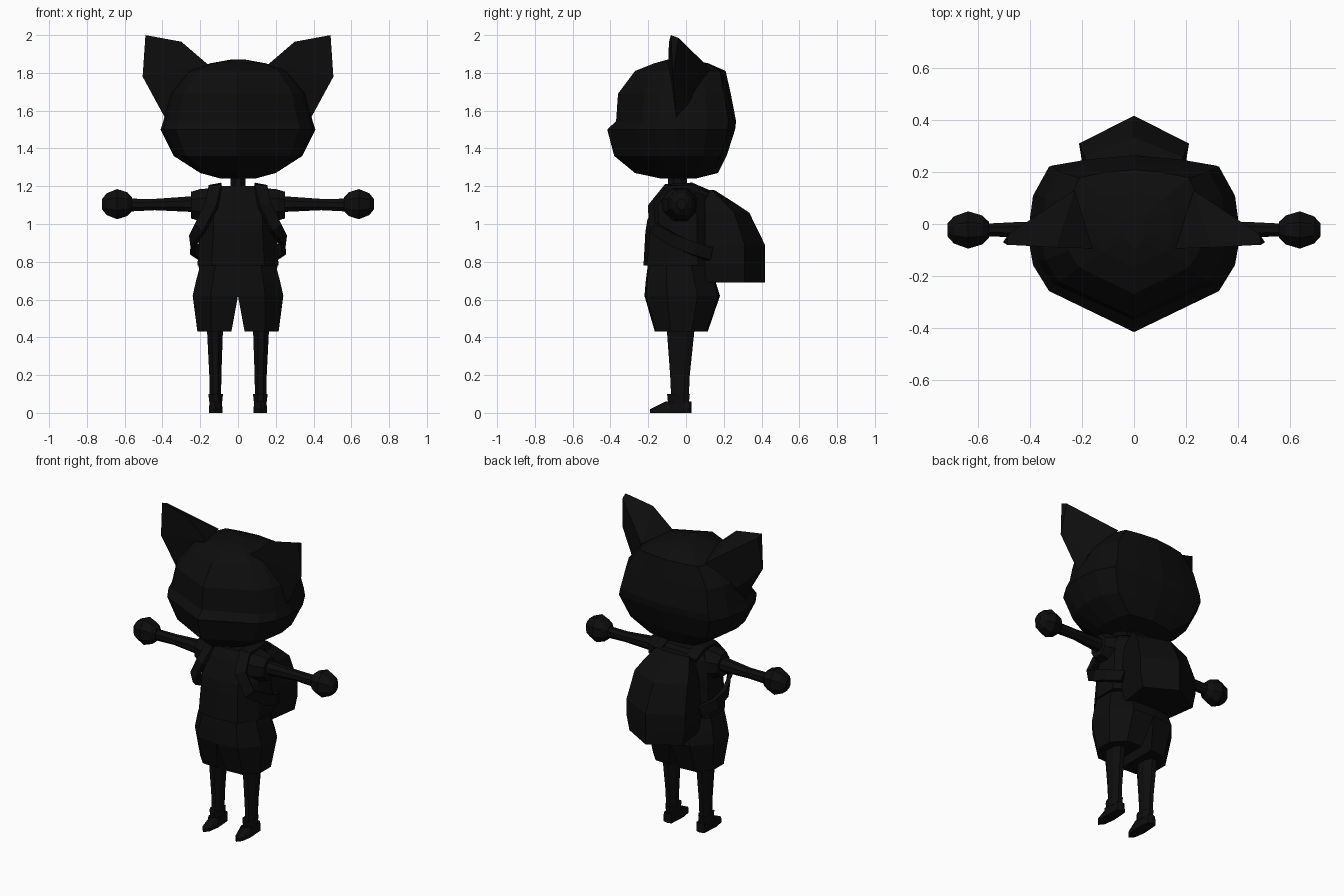
import bpy, bmesh, math
from mathutils import Vector

if "Cube" in bpy.data.objects:
    bpy.data.objects.remove(bpy.data.objects["Cube"])

black = bpy.data.materials.new("soft black")
black.diffuse_color = (0.004, 0.004, 0.004, 1)
black.use_nodes = True
black.node_tree.nodes["Principled BSDF"].inputs["Base Color"].default_value = black.diffuse_color


def finish(name, bm, mirror=False):
    """Turn a bmesh into a flat shaded object, optionally mirrored across x."""
    bmesh.ops.recalc_face_normals(bm, faces=bm.faces)
    me = bpy.data.meshes.new(name)
    bm.to_mesh(me)
    bm.free()
    me.materials.append(black)
    ob = bpy.data.objects.new(name, me)
    bpy.context.collection.objects.link(ob)
    if mirror:
        ob.modifiers.new("mirror", 'MIRROR').merge_threshold = 0.0005
    return ob


def loft(name, rings, mirror=False, open_middle=False):
    """Skin a list of equal-length point rings and cap both ends."""
    bm = bmesh.new()
    vs = [[bm.verts.new(p) for p in r] for r in rings]
    n = len(rings[0])
    for a, b in zip(vs, vs[1:]):
        for i in range(n):
            j = (i + 1) % n
            bm.faces.new((a[i], a[j], b[j], b[i]))
    bm.faces.new(vs[0][::-1])
    bm.faces.new(vs[-1])
    if open_middle:
        inner = [f for f in bm.faces if all(abs(v.co.x) < 1e-4 for v in f.verts)]
        bmesh.ops.delete(bm, geom=inner, context='FACES_ONLY')
    return finish(name, bm, mirror)


def both_sides(half):
    """Complete a half outline whose first and last points lie on x = 0."""
    return half + [(-x, y) for x, y in half[-2:0:-1]]


def oval(z, cx, cy, rx, ry, n=8):
    """Horizontal polygon ring with flat sides facing the axes."""
    k = 1 / math.cos(math.pi / n)
    return [(cx + rx * k * math.cos((i + .5) * 2 * math.pi / n),
             cy + ry * k * math.sin((i + .5) * 2 * math.pi / n), z) for i in range(n)]


def side_oval(x, cy, cz, ry, rz, n=8):
    return [(x, p[0], p[1]) for p in oval(0, cy, cz, ry, rz, n)]


# Head: wide faceted shape with a pointed muzzle ledge
head_outline = both_sides([(0, -1), (.8, -.62), (.95, -.38), (1, -.1),
                           (.95, .42), (.8, .85), (.45, .94), (0, 1)])
head = []
for z, w, front, back in [(1.24, .09, .13, .05), (1.27, .2, .27, .17), (1.36, .34, .38, .215),
                          (1.5, .41, .417, .26), (1.545, .395, .37, .265), (1.69, .36, .36, .237),
                          (1.81, .265, .27, .21), (1.85, .15, .17, .12), (1.87, .04, .1, .03)]:
    head.append([(x * w, y * (front if y < 0 else back), z) for x, y in head_outline])
loft("head", head)

# Ears: broad wedges, flat in front and ridged behind
bm = bmesh.new()
for p in [(.49, -.08, 2), (.505, -.07, 1.78), (.38, -.05, 1.55), (.16, -.095, 1.845),
          (.30, -.09, 1.965), (.485, -.04, 1.985), (.23, .13, 1.82), (.37, .02, 1.65)]:
    bm.verts.new(p)
bmesh.ops.convex_hull(bm, input=bm.verts)
finish("ears", bm, True)

# Neck
loft("neck", [oval(1.16, 0, -.045, .04, .05), oval(1.27, 0, -.045, .04, .05)])

# Shirt body
shirt_outline = both_sides([(0, -1), (.65, -.9), (1, -.4), (1, .45), (.65, .95), (0, 1)])
shirt = []
for z, w, front, back in [(.78, .215, .225, .14), (.96, .2, .215, .13),
                          (1.02, .2, .205, .13), (1.14, .18, .155, .12), (1.2, .13, .12, .08)]:
    shirt.append([(x * w, y * (front if y < 0 else back), z) for x, y in shirt_outline])
loft("shirt", shirt)

# Sleeves, arms and hands
loft("sleeves", [side_oval(.12, -.03, 1.105, .1, .085), side_oval(.2, -.03, 1.1, .085, .085),
                 side_oval(.25, -.03, 1.1, .06, .07)], True)
loft("arms", [side_oval(.2, -.03, 1.105, .042, .042), side_oval(.27, -.03, 1.105, .04, .04),
              side_oval(.44, -.022, 1.103, .03, .03), side_oval(.58, -.023, 1.1, .024, .034)], True)
loft("hands", [side_oval(x, -.023, 1.105, r * .9, r) for x, r in
               [(.56, .035), (.585, .062), (.64, .08), (.695, .058), (.72, .027)]], True)

# Shorts: two halves joined above the crotch
shorts = []
for z, x0, x1, front, back in [(.43, .035, .215, -.165, .115), (.62, 0, .24, -.22, .18),
                               (.70, 0, .222, -.213, .155), (.80, 0, .195, -.2, .12)]:
    mid, half = (front + back) / 2, (back - front) / 2
    shorts.append([(x0 + x * (x1 - x0), mid + y * half, z) for x, y in
                   [(0, -1), (.6, -.95), (1, -.4), (1, .4), (.6, .95), (0, 1)]])
loft("shorts", shorts, True, True)

# Legs
loft("legs", [oval(.05, .12, -.032, .03, .045), oval(.2, .12, -.032, .032, .052),
              oval(.46, .122, -.028, .043, .075)], True)

# Shoes: cuff round the ankle and a low pointed toe
loft("shoe_cuffs", [oval(.05, .118, -.04, .033, .055), oval(.1, .118, -.04, .039, .06)], True)
foot = [[(.118 + x * s, y, z) for x, y in both_sides(
    [(0, toe), (.7, toe + .03), (1, -.09), (.8, .022), (0, .03)])]
    for z, s, toe in [(0, .036, -.19), (.02, .036, -.19), (.06, .032, -.11)]]
loft("shoes", foot, True)

# Backpack: upright bag with a keel-shaped back and a sloping top
pack = []
for z, w, back in [(.69, .19, .418), (.79, .212, .418), (.89, .21, .418),
                   (1.06, .19, .335), (1.11, .165, .26), (1.18, .12, .15)]:
    side = .11 + (back - .11) * .65
    pack.append([(x, y, z) for x, y in both_sides([(0, .1), (w * .84, .1), (w, side), (0, back)])])
loft("backpack", pack)

# Straps: flat bands over the shoulders and under the arms
path = [Vector(p) for p in [(.12, .12, 1.16), (.12, .03, 1.2), (.12, -.1, 1.195), (.14, -.175, 1.1),
                            (.2, -.17, .98), (.243, -.06, .91), (.238, .04, .87), (.19, .13, .84)]]
strap = []
for i, p in enumerate(path):
    tangent = path[min(i + 1, len(path) - 1)] - path[max(i - 1, 0)]
    out = Vector((p.x - .08, p.y + .02, max(p.z - 1, 0)))
    across = tangent.cross(out).normalized() * .034
    out = across.cross(tangent).normalized() * .013
    strap.append([p + across + out, p - across + out, p - across - out, p + across - out])
loft("straps", strap, True)
